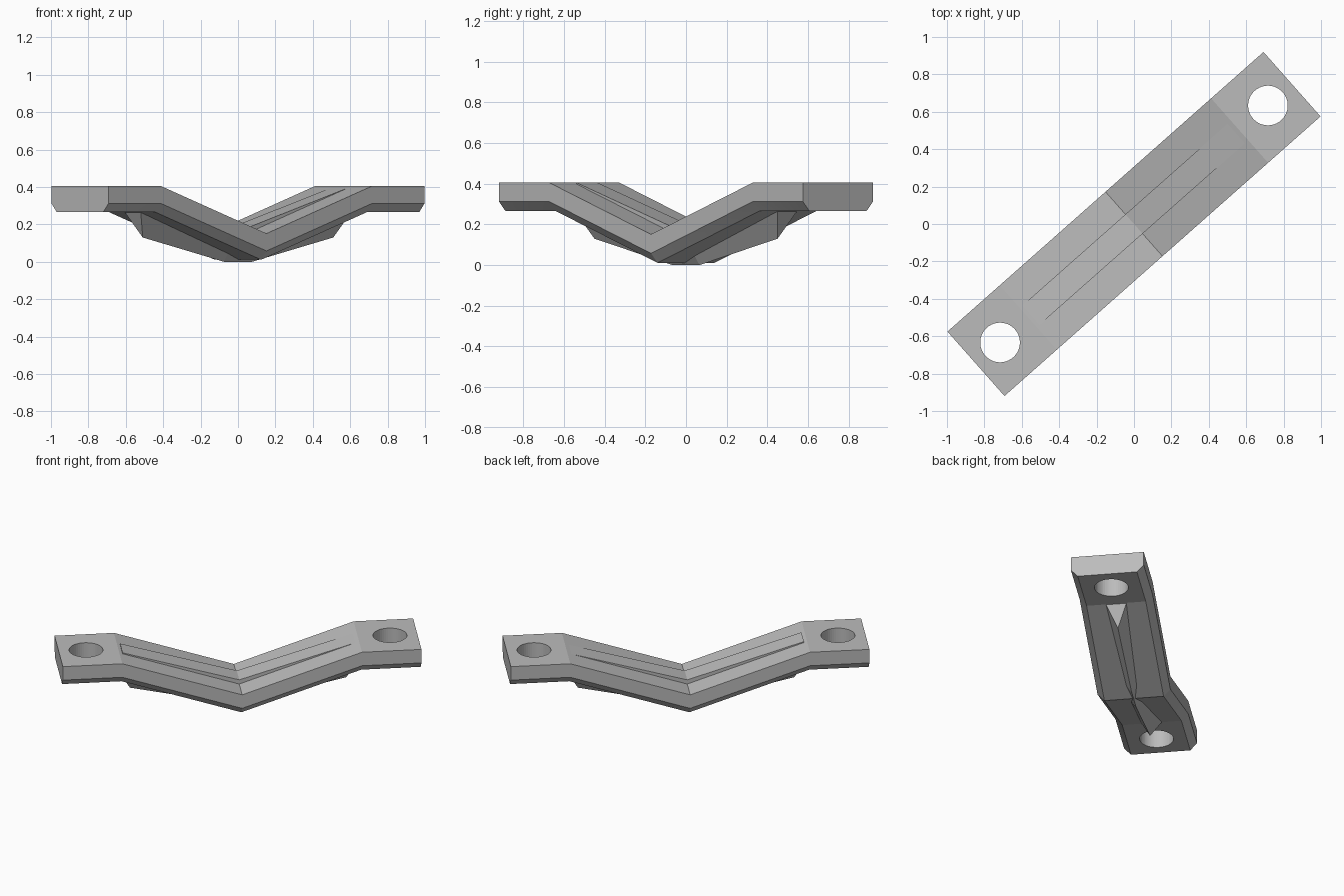
import bpy, bmesh, math
from mathutils import Matrix

cube = bpy.data.objects.get("Cube")
if cube:
    bpy.data.objects.remove(cube)

TURN = Matrix.Rotation(math.radians(41.5), 4, 'Z')   # the strap lies diagonally in plan
HALF, FOLD, DROP, HOLE = 1.128, 0.754, 0.254, 0.956

grey = bpy.data.materials.new("plain grey")
grey.use_nodes = True
grey.diffuse_color = (0.5, 0.5, 0.5, 1)
grey.node_tree.nodes["Principled BSDF"].inputs["Base Color"].default_value = (0.5, 0.5, 0.5, 1)


def loft(name, sections):
    """Join equal-sized cross-sections, each a list of points, and cap both ends."""
    bm = bmesh.new()
    rings = [[bm.verts.new(p) for p in s] for s in sections]
    n = len(rings[0])
    for a, b in zip(rings, rings[1:]):
        for i in range(n):
            j = (i + 1) % n
            bm.faces.new((a[i], a[j], b[j], b[i]))
    bm.faces.new(rings[0])
    bm.faces.new(rings[-1])
    bmesh.ops.recalc_face_normals(bm, faces=bm.faces)
    mesh = bpy.data.meshes.new(name)
    bm.to_mesh(mesh)
    bm.free()
    ob = bpy.data.objects.new(name, mesh)
    bpy.context.collection.objects.link(ob)
    mesh.materials.append(grey)
    ob.matrix_world = TURN
    return ob


# Folded strap with chamfered lower edges
profile = [(-0.23, 0.405), (-0.23, 0.312), (-0.187, 0.265),
           (0.187, 0.265), (0.23, 0.312), (0.23, 0.405)]
stations = [(-HALF, 0), (-FOLD, 0), (0, DROP), (FOLD, 0), (HALF, 0)]
strap = loft("strap", [[(u, v, z - d) for v, z in profile] for u, d in stations])

# Round bolt holes through both end tabs
for side in (-1, 1):
    bpy.ops.mesh.primitive_cylinder_add(vertices=48, radius=0.106, depth=0.6)
    cutter = bpy.context.object
    cutter.name = "hole_cutter"
    cutter.matrix_world = TURN @ Matrix.Translation((side * HOLE, 0, 0.35))
    cutter.data.materials.append(grey)
    cutter.hide_render = True
    cutter.hide_viewport = True
    cut = strap.modifiers.new("bolt_hole", 'BOOLEAN')
    cut.object = cutter
    cut.solver = 'EXACT'

# Shallow raised band on top, highest at the middle fold
band = [(-0.734, 0.405, 0.36), (0, 0.18, 0.12), (FOLD, 0.404, 0.37)]
loft("top_band", [[(u, -0.069, low), (u, 0.069, low), (u, 0.069, top), (u, -0.069, top)]
                  for u, top, low in band])

# V-shaped stiffening rib underneath, with sloped ends
keel = [(-FOLD, 0.265, 0.067), (-0.68, 0.13, 0.067), (-0.1, 0, 0.035),
        (0.1, 0, 0.035), (0.68, 0.13, 0.067), (FOLD, 0.265, 0.067)]
rib = []
for u, z, w in keel:
    seat = 0.27 - DROP * (1 - min(abs(u) / FOLD, 1))
    # the end caps lean, so the upper corners run out to the fold
    top_u = math.copysign(FOLD, u) if abs(u) > 0.6 else u
    top_z = 0.27 if abs(u) > 0.6 else seat
    if abs(u) < FOLD:
        rib.append([(top_u, -w, top_z), (u, 0, z), (top_u, w, top_z)])
loft("under_rib", rib)

# Smooth hole walls with crisp edges elsewhere
bpy.ops.object.select_all(action='DESELECT')
strap.select_set(True)
bpy.context.view_layer.objects.active = strap
bpy.ops.object.shade_smooth_by_angle(angle=math.radians(15))
